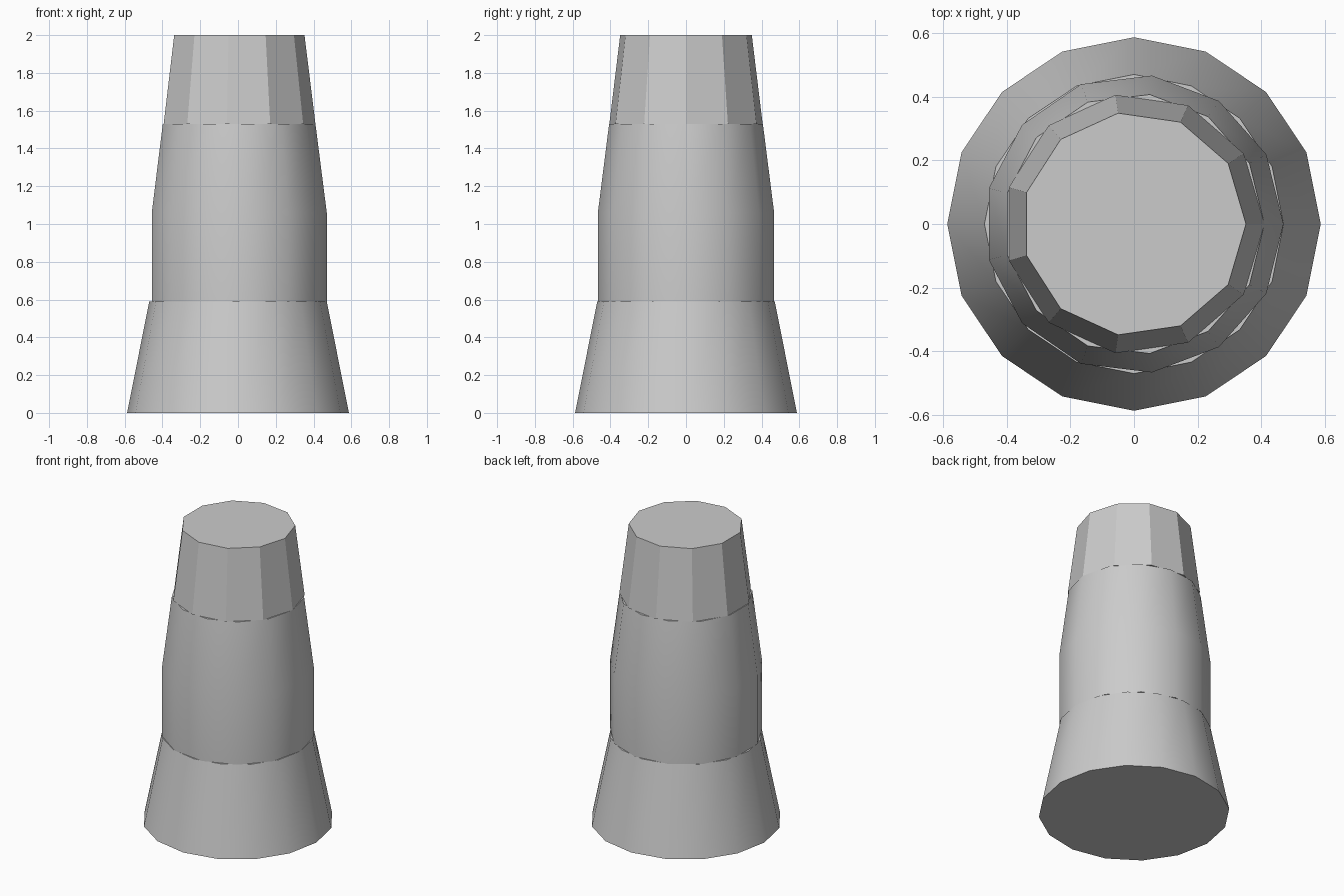
import bpy
import bmesh
import math

default = bpy.data.objects.get("Cube")
if default:
    bpy.data.objects.remove(default, do_unlink=True)

grey = bpy.data.materials.new("plain grey")
colour = (0.6, 0.6, 0.6, 1)
grey.diffuse_color = colour
grey.use_nodes = True
grey.node_tree.nodes["Principled BSDF"].inputs["Base Color"].default_value = colour


def tapered_section(name, sides, profile):
    """Closed solid lofted through (radius, height) rings, first corner on +x."""
    bm = bmesh.new()
    rings = []
    for radius, z in profile:
        ring = []
        for i in range(sides):
            a = math.tau * i / sides
            ring.append(bm.verts.new((radius * math.cos(a), radius * math.sin(a), z)))
        rings.append(ring)
    for low, high in zip(rings, rings[1:]):
        for i in range(sides):
            j = (i + 1) % sides
            bm.faces.new((low[i], low[j], high[j], high[i]))
    bm.faces.new(rings[0][::-1])
    bm.faces.new(rings[-1])
    mesh = bpy.data.meshes.new(name)
    bm.to_mesh(mesh)
    bm.free()
    mesh.materials.append(grey)
    obj = bpy.data.objects.new(name, mesh)
    bpy.context.collection.objects.link(obj)
    bpy.ops.object.select_all(action="DESELECT")
    obj.select_set(True)
    bpy.context.view_layer.objects.active = obj
    bpy.ops.object.shade_smooth_by_angle(angle=math.radians(30))
    return obj


# Flared foot, straight-then-tapering body and narrow top
tapered_section("flared_base", 16, [(0.587, 0), (0.47, 0.59)])
tapered_section("middle_body", 13, [(0.47, 0.59), (0.47, 1.06), (0.41, 1.53)])
tapered_section("narrow_top", 11, [(0.41, 1.53), (0.352, 2)])
